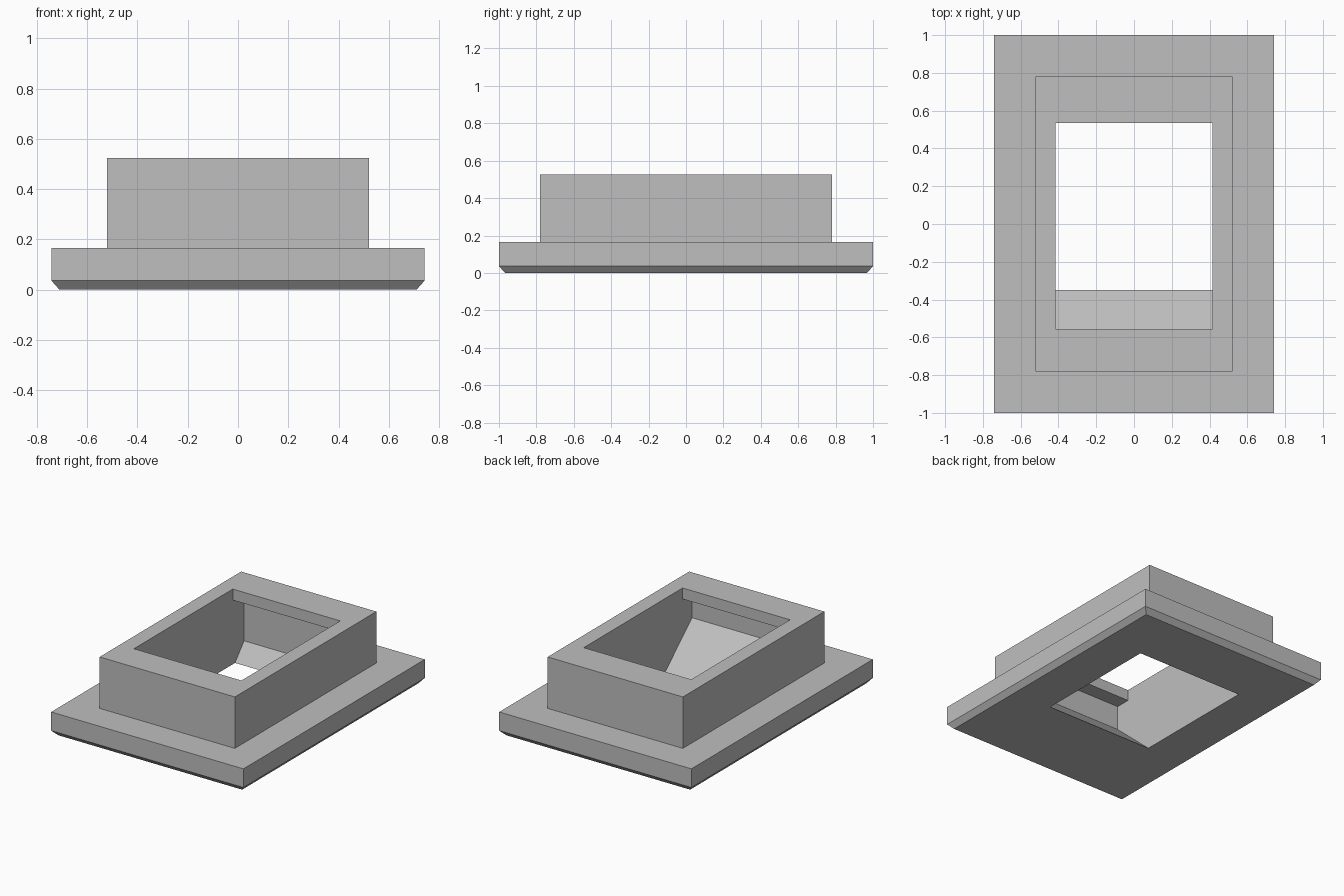
import bpy
import bmesh

default = bpy.data.objects.get("Cube")
if default:
    bpy.data.objects.remove(default, do_unlink=True)

# Single plain grey
grey = bpy.data.materials.new("plain_grey")
grey.use_nodes = True
colour = (0.52, 0.52, 0.52, 1.0)
grey.diffuse_color = colour
for node in grey.node_tree.nodes:
    if node.type == 'BSDF_PRINCIPLED':
        node.inputs["Base Color"].default_value = colour


def loft(name, rings):
    """Closed solid skinned through a list of matching point rings."""
    bm = bmesh.new()
    loops = [[bm.verts.new(p) for p in ring] for ring in rings]
    for a, b in zip(loops, loops[1:]):
        for i in range(len(a)):
            j = (i + 1) % len(a)
            bm.faces.new((a[i], a[j], b[j], b[i]))
    bm.faces.new(loops[0][::-1])
    bm.faces.new(loops[-1])
    bmesh.ops.recalc_face_normals(bm, faces=bm.faces[:])
    mesh = bpy.data.meshes.new(name)
    bm.to_mesh(mesh)
    bm.free()
    mesh.materials.append(grey)
    obj = bpy.data.objects.new(name, mesh)
    bpy.context.collection.objects.link(obj)
    return obj


def rectangle(hx, hy, z):
    return [(-hx, -hy, z), (hx, -hy, z), (hx, hy, z), (-hx, hy, z)]


# Flange with chamfered underside, stepping in to the raised collar
frame = loft("socket_frame", [
    rectangle(0.71, 0.968, 0.0),
    rectangle(0.742, 1.0, 0.036),
    rectangle(0.742, 1.0, 0.166),
    rectangle(0.522, 0.78, 0.166),
    rectangle(0.522, 0.78, 0.525),
])

# Opening side profile (y, z): sloped floors, end recesses and top lips
profile = [
    (-0.35, -0.1), (0.56, -0.1), (0.56, 0.0), (0.66, 0.116),
    (0.66, 0.448), (0.535, 0.448), (0.535, 0.7), (-0.555, 0.7),
    (-0.555, 0.448), (-0.66, 0.448), (-0.66, 0.277), (-0.35, 0.0),
]
cutter = loft("opening_cutter",
              [[(x, y, z) for y, z in profile] for x in (-0.415, 0.415)])
cutter.hide_render = True

# Cut the opening through the frame
cut = frame.modifiers.new("opening", 'BOOLEAN')
cut.operation = 'DIFFERENCE'
cut.solver = 'EXACT'
cut.object = cutter
bpy.context.view_layer.objects.active = frame
frame.select_set(True)
bpy.ops.object.modifier_apply(modifier=cut.name)
bpy.data.objects.remove(cutter, do_unlink=True)
